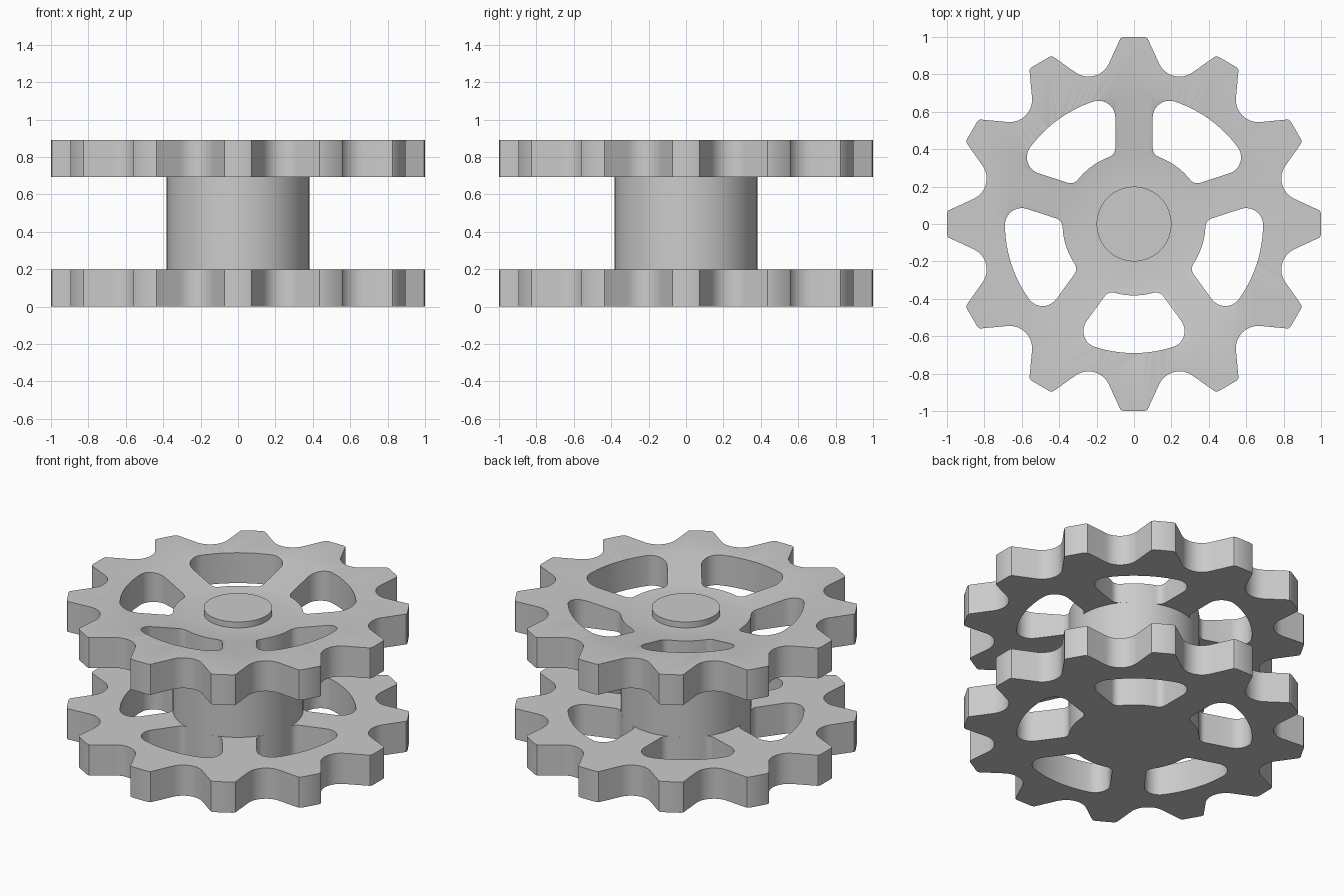
import bpy, bmesh, math
from mathutils import Vector, Matrix

if "Cube" in bpy.data.objects:
    bpy.data.objects.remove(bpy.data.objects["Cube"])

metal = bpy.data.materials.new("grey metal")
metal.diffuse_color = (0.6, 0.6, 0.6, 1)
metal.use_nodes = True
metal.node_tree.nodes["Principled BSDF"].inputs["Base Color"].default_value = metal.diffuse_color

HUB_R, RIM_R = 0.382, 0.69
PLATE, GAP_TOP, TOP = 0.198, 0.694, 0.89


def polar(r, a):
    return Vector((r * math.cos(a), r * math.sin(a)))


def arc(c, r, a0, a1, n):
    return [Vector(c) + polar(r, a0 + (a1 - a0) * i / n) for i in range(n + 1)]


def turned(points, a):
    m = Matrix.Rotation(a, 2)
    return [m @ p for p in points]


def new_object(name, bm):
    bmesh.ops.recalc_face_normals(bm, faces=bm.faces)
    mesh = bpy.data.meshes.new(name)
    bm.to_mesh(mesh)
    bm.free()
    mesh.materials.append(metal)
    ob = bpy.data.objects.new(name, mesh)
    bpy.context.collection.objects.link(ob)
    return ob


def prism(bm, points, z0, z1):
    low = [bm.verts.new((p.x, p.y, z0)) for p in points]
    high = [bm.verts.new((p.x, p.y, z1)) for p in points]
    bm.faces.new(low[::-1])
    bm.faces.new(high)
    n = len(points)
    for i in range(n):
        j = (i + 1) % n
        bm.faces.new((low[i], low[j], high[j], high[i]))


def cut(ob, cutter):
    mod = ob.modifiers.new("cut", 'BOOLEAN')
    mod.operation = 'DIFFERENCE'
    mod.solver = 'EXACT'
    mod.object = cutter
    bpy.context.view_layer.objects.active = ob
    bpy.ops.object.modifier_apply(modifier=mod.name)
    bpy.data.objects.remove(cutter)


def smooth(ob):
    bpy.ops.object.select_all(action='DESELECT')
    ob.select_set(True)
    bpy.context.view_layer.objects.active = ob
    bpy.ops.object.shade_smooth_by_angle(angle=math.radians(30))


def gear_outline():
    # one tooth tip along +x, then the round valley after it
    tip = [(0.98, -0.078), (0.994, -0.071), (1, -0.055),
           (1, 0.055), (0.994, 0.071), (0.98, 0.078)]
    step = math.radians(30)
    bend = math.radians(49)
    valley = arc((0.94, 0), 0.12, math.pi + bend, math.pi - bend, 12)
    tooth = [Vector(p) for p in tip] + turned(valley, step / 2)
    return [p for k in range(12) for p in turned(tooth, k * step)]


def window_outline():
    # rounded window between a spoke along +y and the next one clockwise
    inner_r, outer_r, half = 0.05, 0.09, 0.1
    ci = Vector((half + inner_r, math.sqrt((HUB_R + inner_r) ** 2 - (half + inner_r) ** 2)))
    co = Vector((half + outer_r, math.sqrt((RIM_R - outer_r) ** 2 - (half + outer_r) ** 2)))
    ai, ao = math.atan2(ci.y, ci.x), math.atan2(co.y, co.x)
    side = arc(ci, inner_r, ai + math.pi, math.pi, 6) + arc(co, outer_r, math.pi, ao, 10)
    mid = math.radians(54)
    # rotate so the window centre lies on +x, then mirror across x
    side = turned(side, -mid)
    ao -= mid
    ai -= mid
    rim = arc((0, 0), RIM_R, ao, -ao, 12)[1:-1]
    hub = arc((0, 0), HUB_R, -ai, ai, 12)[1:-1]
    mirror = [Vector((p.x, -p.y)) for p in reversed(side)]
    return side + rim + mirror + hub


def lathe(name, profile, n=96):
    bm = bmesh.new()
    rings = []
    for r, z in profile:
        rings.append([bm.verts.new((*polar(r, 2 * math.pi * i / n), z)) for i in range(n)])
    for a, b in zip(rings, rings[1:]):
        for i in range(n):
            j = (i + 1) % n
            bm.faces.new((a[i], a[j], b[j], b[i]))
    bm.faces.new(rings[0][::-1])
    bm.faces.new(rings[-1])
    return new_object(name, bm)


def sprocket(name, z0, z1, dished):
    bm = bmesh.new()
    prism(bm, gear_outline(), z0, z1)
    ob = new_object(name, bm)
    # five windows leave five parallel-sided spokes
    bm = bmesh.new()
    for k in range(5):
        prism(bm, turned(window_outline(), math.radians(54 + 72 * k)), z0 - 0.1, z1 + 0.1)
    windows = new_object("window_cutter", bm)
    if dished:
        # shallow cone down to a flat floor with a raised centre boss
        slope = (RIM_R - 0.38) / 0.07
        cut(ob, lathe("dish_cutter", [(0.2, z1 - 0.032), (0.2, z1 - 0.07), (0.38, z1 - 0.07),
                                      (RIM_R + 0.05 * slope, z1 + 0.05)]))
    cut(ob, windows)
    smooth(ob)
    return ob


sprocket("lower_sprocket", 0, PLATE, False)
sprocket("upper_sprocket", GAP_TOP, TOP, True)
smooth(lathe("hub", [(HUB_R, PLATE), (HUB_R, GAP_TOP)]))
